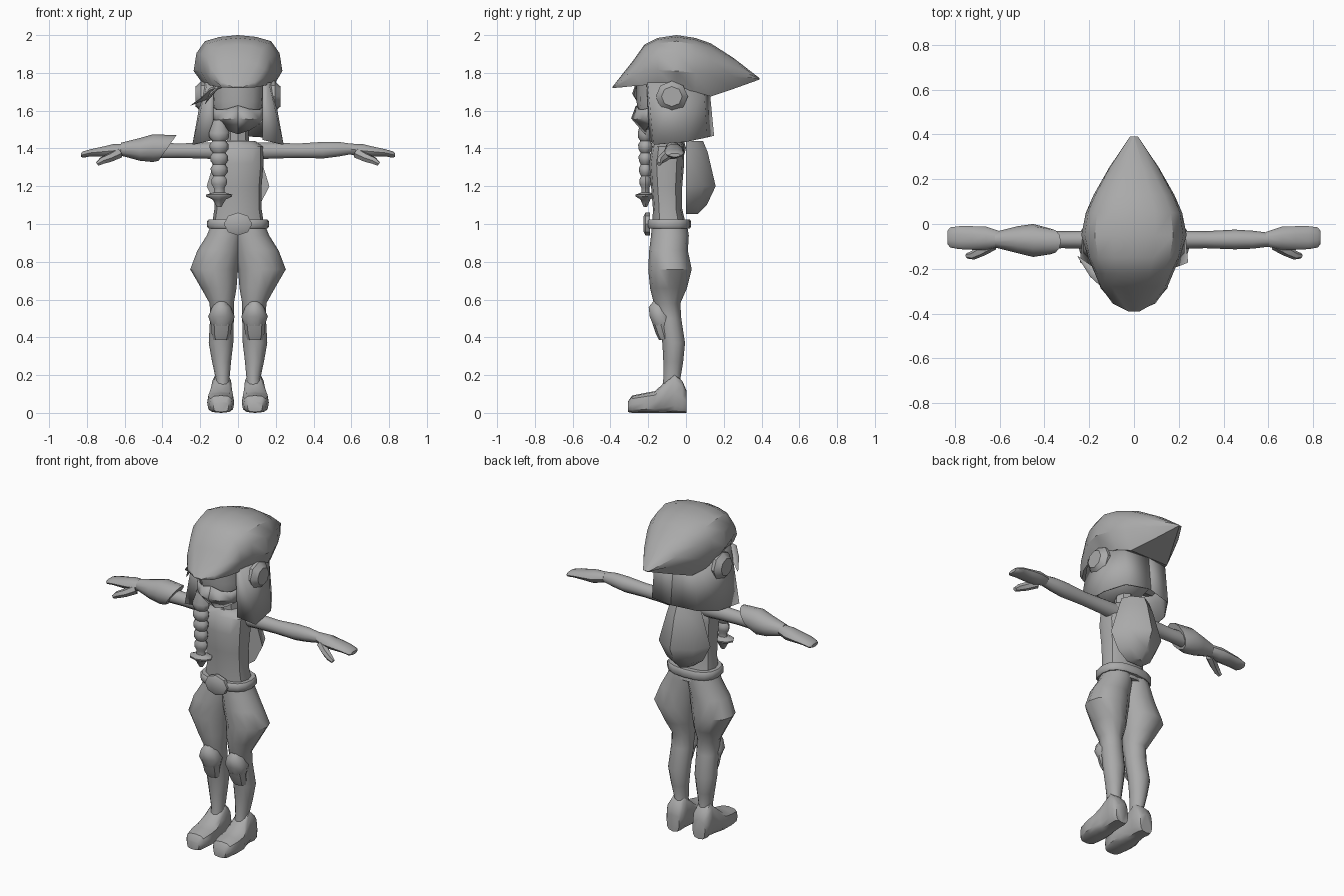
import bpy, bmesh, math
from mathutils import Vector

grey = bpy.data.materials.new("plain_grey")
grey.diffuse_color = (0.4, 0.4, 0.4, 1)


def finish(name, bm, angle=40, mirror=False, thick=0):
    bmesh.ops.remove_doubles(bm, verts=bm.verts, dist=0.0005)
    bmesh.ops.recalc_face_normals(bm, faces=bm.faces)
    me = bpy.data.meshes.new(name)
    bm.to_mesh(me)
    bm.free()
    me.materials.append(grey)
    ob = bpy.data.objects.new(name, me)
    bpy.context.collection.objects.link(ob)
    if thick:
        m = ob.modifiers.new("thickness", 'SOLIDIFY')
        m.thickness, m.offset = thick, 0
    if mirror:
        ob.modifiers.new("mirror", 'MIRROR')
    bpy.ops.object.select_all(action='DESELECT')
    ob.select_set(True)
    bpy.context.view_layer.objects.active = ob
    bpy.ops.object.shade_smooth_by_angle(angle=math.radians(angle))
    return ob


def loft(name, rings, closed=True, caps=True, **kw):
    bm = bmesh.new()
    vs = [[bm.verts.new(p) for p in r] for r in rings]
    n = len(rings[0])
    for a, b in zip(vs, vs[1:]):
        for i in range(n if closed else n - 1):
            j = (i + 1) % n
            bm.faces.new((a[i], a[j], b[j], b[i]))
    if caps and closed:
        bm.faces.new(vs[0])
        bm.faces.new(vs[-1])
    return finish(name, bm, **kw)


def ring(axis, t, a0, a1, b0, b1, n=12, p=1.0):
    """Rounded section across an axis, between the given limits."""
    pts = []
    for i in range(n):
        w = 2 * math.pi * i / n
        c, s = math.cos(w), math.sin(w)
        a = (a0 + a1) / 2 + (a1 - a0) / 2 * math.copysign(abs(c) ** p, c)
        b = (b0 + b1) / 2 + (b1 - b0) / 2 * math.copysign(abs(s) ** p, s)
        pts.append({'x': (t, a, b), 'y': (a, t, b), 'z': (a, b, t)}[axis])
    return pts


def tube(name, axis, rows, n=12, p=1.0, **kw):
    return loft(name, [ring(axis, *r, n=n, p=p) for r in rows], **kw)


def tapered(name, path, n=6, flat=1.0, **kw):
    """Round limb along (x, y, z, radius) points."""
    rings = []
    for i, q in enumerate(path):
        a, b = path[max(i - 1, 0)], path[min(i + 1, len(path) - 1)]
        d = (Vector(b[:3]) - Vector(a[:3])).normalized()
        u = d.cross(Vector((0, 0, 1))).normalized()
        v = u.cross(d)
        rings.append([Vector(q[:3]) + q[3] * (u * math.cos(k * math.tau / n)
                     + v * flat * math.sin(k * math.tau / n)) for k in range(n)])
    return loft(name, rings, **kw)


# Torso and neck
tube("torso", 'z', [(0.95, -.145, .145, -.18, .01), (1.08, -.125, .125, -.175, -.02),
     (1.2, -.125, .125, -.185, -.02), (1.32, -.135, .135, -.195, -.01),
     (1.41, -.135, .135, -.18, -.01), (1.44, -.09, .09, -.15, -.02)], p=.8)
tube("neck", 'z', [(1.42, -.06, .06, -.14, -.03), (1.55, -.05, .05, -.14, -.03)], n=8)

# Arms, hands and thumbs
tube("arm", 'x', [(.09, -.115, -.025, 1.34, 1.435), (.2, -.11, -.03, 1.345, 1.432),
     (.32, -.108, -.032, 1.348, 1.428), (.45, -.113, -.025, 1.345, 1.437),
     (.53, -.11, -.03, 1.355, 1.437), (.61, -.1, -.04, 1.37, 1.425)], n=10, mirror=True)
tube("hand", 'x', [(.59, -.1, -.035, 1.368, 1.427), (.66, -.115, -.012, 1.35, 1.425),
     (.72, -.115, -.01, 1.355, 1.41), (.78, -.112, -.01, 1.357, 1.397),
     (.82, -.105, -.015, 1.35, 1.385), (.832, -.09, -.03, 1.355, 1.375)], n=10, mirror=True)
tapered("thumb", [(.63, -.09, 1.375, .028), (.68, -.12, 1.35, .024),
        (.72, -.14, 1.335, .02), (.745, -.142, 1.318, .012)], mirror=True)

# Flared forearm cuff on one arm only, with a raised point at the elbow
cuff = tube("forearm_cuff", 'x', [(-.375, -.135, -.02, 1.335, 1.47), (-.45, -.147, 0, 1.328, 1.475),
            (-.52, -.13, -.01, 1.335, 1.455), (-.62, -.105, -.035, 1.362, 1.43)])
for v in cuff.data.vertices:
    if v.co.x > -.38:
        v.co.x += .7 * (v.co.z - 1.4)

# Belt and buckle
tube("belt", 'z', [(.975, -.155, .155, -.2, .02), (.985, -.163, .163, -.208, .026),
     (1.015, -.163, .163, -.208, .026), (1.025, -.155, .155, -.2, .02)], n=16, p=.8)
tube("buckle", 'y', [(-.19, -.075, .075, .94, 1.06), (-.215, -.075, .075, .94, 1.06),
     (-.225, -.05, .05, .96, 1.04)], n=8)

# Puffed trousers running into slim legs
tube("leg", 'z', [(1.0, -.03, .14, -.18, .005), (.94, -.03, .165, -.185, .015),
     (.86, -.02, .215, -.195, .01), (.76, 0, .253, -.2, .03), (.66, .008, .195, -.19, .005),
     (.58, .022, .15, -.17, -.03), (.5, .022, .148, -.15, -.025), (.37, .025, .155, -.125, -.005),
     (.27, .037, .137, -.12, -.015), (.18, .045, .118, -.12, -.03),
     (.1, .035, .13, -.13, -.01)], mirror=True)

# Boots
tube("boot", 'y', [(-.308, .05, .13, .005, .06), (-.285, .03, .15, 0, .092),
     (-.22, .02, .163, 0, .105), (-.165, .02, .163, 0, .115), (-.12, .027, .15, 0, .155),
     (-.06, .032, .14, 0, .21), (-.02, .032, .145, 0, .17), (.002, .045, .13, 0, .12)],
     p=.65, mirror=True)

# Knee guards: domed cap over a lower plate
tube("knee_cap", 'z', [(.59, .06, .115, -.175, -.1), (.56, .038, .137, -.2, -.09),
     (.51, .017, .158, -.195, -.08), (.46, .035, .14, -.175, -.07)], n=10, mirror=True)
tube("shin_plate", 'z', [(.47, .032, .142, -.177, -.09), (.42, .038, .14, -.16, -.08),
     (.385, .05, .13, -.142, -.08)], n=8, mirror=True)

# Head and face mask
tube("head", 'z', [(1.5, -.05, .05, -.22, -.06), (1.53, -.1, .1, -.24, 0),
     (1.58, -.135, .135, -.252, .05), (1.65, -.142, .142, -.262, .08),
     (1.78, -.15, .15, -.262, .09)], p=.85)
cols = [(0, -.26, 1.625, -.285, 1.56, -.215, 1.48), (.06, -.25, 1.607, -.265, 1.555, -.21, 1.5),
        (.11, -.225, 1.605, -.225, 1.56, -.19, 1.53), (.148, -.16, 1.625, -.15, 1.59, -.14, 1.565)]
loft("face_mask", [[(c[0], c[i], c[i + 1]) for i in (1, 3, 5)] for c in cols],
     closed=False, thick=.012, mirror=True)

# Neck flap hanging from the hat, open at the face
low = [(.13, -.19, 1.445), (.238, -.17, 1.42), (.22, 0, 1.435), (.15, .11, 1.458), (0, .145, 1.467)]
top = [(.13, -.205, 1.75), (.16, -.2, 1.75), (.178, -.05, 1.75), (.14, .09, 1.74), (0, .12, 1.72)]
loft("neck_flap", [low, top], closed=False, thick=.008, mirror=True)

# Peaked hat: y, top z, crease x z, widest x z, rim x z
rows = [(-.39, 1.725, .008, 1.725, .012, 1.722, .01, 1.72),
        (-.355, 1.77, .05, 1.76, .095, 1.735, .08, 1.722),
        (-.28, 1.865, .1, 1.845, .15, 1.78, .13, 1.73), (-.22, 1.95, .125, 1.925, .175, 1.81, .15, 1.735),
        (-.15, 1.985, .16, 1.955, .205, 1.815, .16, 1.735), (-.05, 2.0, .175, 1.968, .235, 1.81, .17, 1.72),
        (.05, 1.985, .165, 1.95, .215, 1.8, .17, 1.7), (.13, 1.957, .135, 1.925, .18, 1.79, .13, 1.675),
        (.25, 1.88, .075, 1.865, .112, 1.78, .07, 1.715), (.39, 1.772, .002, 1.77, .004, 1.768, .002, 1.765)]
hat = []
for y, zt, xc, zc, xw, zw, xb, zb in rows:
    half = [(xc * .55, zt - (zt - zc) * .3), (xc, zc), ((xc + xw) / 2 + .015, (zc * .6 + zw * .4)),
            (xw, zw), (xb, zb)]
    hat.append([(0, y, zt)] + [(x, y, z) for x, z in half] + [(0, y, zb)]
               + [(-x, y, z) for x, z in reversed(half)])
loft("hat", hat, angle=35)

# Round ear covers
tube("ear_cover", 'x', [(.14, -.16, .01, 1.593, 1.757), (.195, -.16, .01, 1.593, 1.757),
     (.225, -.13, -.02, 1.622, 1.728)], n=8, mirror=True)

# Loose hair tuft under the brim
tapered("hair_tuft", [(-.07, -.25, 1.735, .012), (-.14, -.25, 1.71, .03), (-.18, -.22, 1.665, .022),
        (-.25, -.145, 1.628, .002)], flat=.45)
tapered("small_tuft", [(-.1, -.26, 1.73, .012), (-.14, -.265, 1.69, .02), (-.175, -.25, 1.635, .002)],
        flat=.5)

# Braid over the shoulder: strands, flared tie and tail
braid = [(1.55, .03)]
for k in range(5):
    z = 1.47 - k * .062
    braid += [(z + .012, .054 - k * .003), (z - .012, .052 - k * .003), (z - .031, .036 - k * .002)]
braid += [(1.168, .028), (1.155, .07), (1.145, .068), (1.13, .035), (1.09, .012)]
tube("braid", 'z', [(z, -.1 - r, -.1 + r, -.215 - r * .75, -.215 + r * .75) for z, r in braid],
     n=8, angle=50)

# Faceted back pouch
pouch = []
for z, w, d in [(1.44, .09, .09), (1.38, .11, .115), (1.2, .166, .157), (1.1, .115, .11), (1.052, .05, .06)]:
    pouch.append([(-w, 0, z), (w, 0, z), (w * .72, d * .6, z), (0, d, z), (-w * .72, d * .6, z)])
loft("back_pouch", pouch, angle=45)
